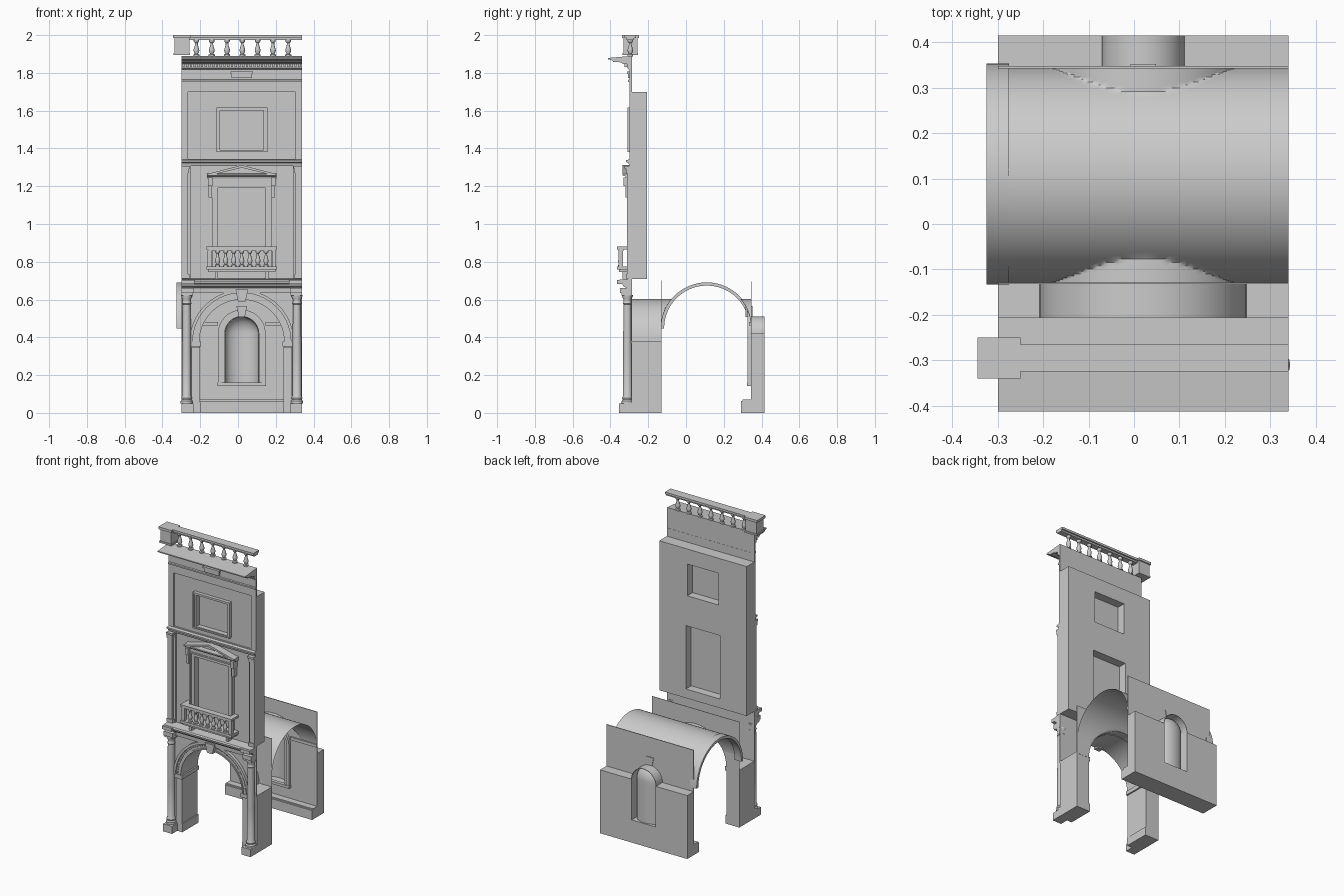
import bpy, bmesh
from math import pi, cos, sin, sqrt

if "Cube" in bpy.data.objects:
    bpy.data.objects.remove(bpy.data.objects["Cube"])

C = 0.02    # x of the bay's symmetry axis; all x below are relative to it
W = 0.32    # half width of the bay


def finish(name, bm):
    bmesh.ops.recalc_face_normals(bm, faces=bm.faces)
    me = bpy.data.meshes.new(name)
    bm.to_mesh(me)
    bm.free()
    ob = bpy.data.objects.new(name, me)
    ob.location.x = C
    bpy.context.collection.objects.link(ob)
    return ob


def boxes(name, items):
    """Boxes given as (x0, x1, y0, y1, z0, z1)."""
    bm = bmesh.new()
    for x0, x1, y0, y1, z0, z1 in items:
        vs = bmesh.ops.create_cube(bm, size=1)["verts"]
        for v in vs:
            v.co = (x0 if v.co.x < 0 else x1, y0 if v.co.y < 0 else y1, z0 if v.co.z < 0 else z1)
    return finish(name, bm)


def pair(name, x0, x1, *r):
    return boxes(name, [(x0, x1, *r), (-x1, -x0, *r)])


def plate(name, loops, y0, y1):
    """Flat outline (x, z) with holes, extruded from y0 to y1."""
    cu = bpy.data.curves.new(name, 'CURVE')
    cu.dimensions, cu.fill_mode, cu.extrude = '2D', 'BOTH', (y1 - y0) / 2
    for pts in loops:
        s = cu.splines.new('POLY')
        s.points.add(len(pts) - 1)
        for p, (x, z) in zip(s.points, pts):
            p.co = (x, z, 0, 1)
        s.use_cyclic_u = True
    ob = bpy.data.objects.new(name, cu)
    ob.location = (C, (y0 + y1) / 2, 0)
    ob.rotation_euler.x = pi / 2
    bpy.context.collection.objects.link(ob)
    return ob


def rect(h, z0, z1):
    return [(-h, z0), (h, z0), (h, z1), (-h, z1)]


def arch(r, zc, z0=None, n=28):
    p = [(-r * cos(pi * i / n), zc + r * sin(pi * i / n)) for i in range(n + 1)]
    return p if z0 is None else [(-r, z0)] + p + [(r, z0)]


def ring(name, r0, r1, zc, y0, y1, z0=None):
    return plate(name, [arch(r1, zc, z0) + arch(r0, zc, z0)[::-1]], y0, y1)


def moulding(name, prof, x0=-W, x1=W):
    """Profile (y, z) swept along x."""
    bm = bmesh.new()
    a, b = [[bm.verts.new((x, y, z)) for y, z in prof] for x in (x0, x1)]
    n = len(prof)
    for i in range(n):
        bm.faces.new((a[i], a[(i + 1) % n], b[(i + 1) % n], b[i]))
    bm.faces.new(a)
    bm.faces.new(b)
    return finish(name, bm)


def lathe(name, prof, centres, y, seg=14):
    """Profile (radius, z) turned about each centre x."""
    bm = bmesh.new()
    for cx in centres:
        rings = [[bm.verts.new((cx + r * cos(2 * pi * k / seg), y + r * sin(2 * pi * k / seg), z))
                  for k in range(seg)] for r, z in prof]
        for a, b in zip(rings, rings[1:]):
            for k in range(seg):
                bm.faces.new((a[k], a[(k + 1) % seg], b[(k + 1) % seg], b[k]))
        bm.faces.new(rings[0])
        bm.faces.new(rings[-1])
    return finish(name, bm)


def baluster(z0, h, s):
    return [(r * s, z0 + t * h) for r, t in ((1, 0), (1, .1), (.55, .14), (.95, .32), (.9, .42), (.45, .7),
                                             (.45, .8), (.8, .86), (.9, .9), (.9, 1))]


def patch(name, nu, nv, f):
    bm = bmesh.new()
    g = [[bm.verts.new(f(i / nu, j / nv)) for j in range(nv + 1)] for i in range(nu + 1)]
    for i in range(nu):
        for j in range(nv):
            bm.faces.new((g[i][j], g[i + 1][j], g[i + 1][j + 1], g[i][j + 1]))
    bmesh.ops.remove_doubles(bm, verts=bm.verts, dist=1e-5)
    return finish(name, bm)


# Ground storey: piers, plinths, arch soffit and spandrel walls
pair("pier", .225, W, -.288, -.13, 0, .38)
pair("pier_plinth", .218, W, -.3, -.13, 0, .055)
pair("column_plinth", .255, W, -.355, -.29, 0, .05)
pair("pier_pilaster", .222, .265, -.3, -.285, 0, .35)
pair("pier_impost", .215, .27, -.307, -.13, .352, .378)
ring("arch_soffit", .225, .228, .375, -.288, -.13)
plate("front_spandrel", [arch(.225, .375, .37) + [(W, .37), (W, .7), (-W, .7), (-W, .37)]], -.292, -.286)
plate("inner_spandrel", [arch(.225, .375, .37) + [(W, .37), (W, .7), (-W, .7), (-W, .37)]], -.132, -.129)
ring("archivolt", .225, .262, .375, -.302, -.288)
ring("archivolt_outer_trim", .26, .276, .375, -.312, -.288)
ring("archivolt_inner_trim", .225, .234, .375, -.308, -.288)
boxes("archivolt_beads", [(x - .004, x + .004, -.308, -.3, z - .004, z + .004) for x, z in arch(.251, .375, n=44)])
plate("arch_keystone", [[(-.02, .59), (.02, .59), (.033, .652), (-.033, .652)]], -.325, -.288)

# Engaged columns
shaft = [(.032, .05), (.032, .062), (.026, .07), (.029, .08), (.024, .09), (.024, .3), (.021, .575),
         (.025, .58), (.021, .587), (.021, .6), (.029, .618), (.029, .624)]
lathe("column", shaft, (-.292, .292), -.31, 18)
pair("column_abacus", .258, W, -.342, -.288, .622, .634)

# Ground storey entablature
moulding("lower_entablature", [(-.286, .634), (-.312, .634), (-.314, .662), (-.33, .668), (-.338, .682),
                               (-.352, .684), (-.356, .698), (-.35, .706), (-.286, .712)])
pair("entablature_break", .255, W, -.35, -.288, .634, .662)
pair("cornice_break", .25, W, -.366, -.288, .682, .704)

# Upper wall with two windows
plate("upper_wall", [rect(W, .71, 1.7), rect(.125, .77, 1.19), rect(.115, 1.39, 1.6)], -.288, -.206)
boxes("window_panes", [(-.126, .126, -.266, -.262, .765, 1.195), (-.116, .116, -.266, -.262, 1.385, 1.605)])
pair("middle_wall_strip", .27, W, -.298, -.286, .71, 1.32)
pair("middle_pilaster", .284, W, -.312, -.286, .735, 1.27)
pair("pilaster_base", .278, W, -.318, -.286, .712, .735)
pair("pilaster_capital", .28, W, -.318, -.286, 1.27, 1.295)
pair("pilaster_abacus", .274, W, -.325, -.286, 1.295, 1.308)
moulding("string_course", [(-.286, 1.308), (-.3, 1.308), (-.304, 1.322), (-.318, 1.328), (-.318, 1.338), (-.286, 1.344)])
plate("top_storey_frame", [rect(W, 1.34, 1.755), rect(.284, 1.345, 1.7)], -.298, -.286)

# Upper window frame
plate("upper_window_frame", [rect(.135, 1.38, 1.617), rect(.115, 1.393, 1.6)], -.305, -.284)
plate("upper_window_bead", [rect(.135, 1.38, 1.617), rect(.127, 1.388, 1.609)], -.311, -.3)

# Main window: surround, consoles, pediment
plate("main_window_frame", [rect(.157, .77, 1.218), rect(.125, .775, 1.19)], -.305, -.284)
plate("main_window_bead", [rect(.157, .77, 1.218), rect(.148, .775, 1.208)], -.312, -.3)
pair("pediment_console", .157, .176, -.32, -.286, 1.14, 1.245)
pair("console_scroll", .155, .178, -.331, -.286, 1.2, 1.245)
boxes("pediment_frieze", [(-.165, .165, -.308, -.286, 1.218, 1.245)])
moulding("pediment_base", [(-.286, 1.242), (-.316, 1.242), (-.32, 1.252), (-.335, 1.256), (-.335, 1.264), (-.286, 1.268)], -.185, .185)
plate("pediment_field", [[(-.17, 1.262), (.17, 1.262), (0, 1.3)]], -.303, -.286)
plate("pediment_rake", [[(-.185, 1.264), (-.14, 1.264), (0, 1.298), (.14, 1.264), (.185, 1.264), (0, 1.312)]], -.335, -.286)

# Balcony
boxes("balcony_slab", [(-.187, .187, -.366, -.286, .758, .775), (-.178, .178, -.356, -.286, .745, .758)])
boxes("balcony_rail", [(-.187, .187, -.366, -.325, .866, .88), (-.18, .18, -.36, -.332, .858, .866)])
pair("balcony_side_rail", .155, .187, -.366, -.286, .866, .88)
pair("balcony_post", .16, .182, -.358, -.334, .775, .86)
lathe("balcony_balusters", baluster(.775, .085, .014), [-.128 + .0427 * i for i in range(7)], -.346)
pair("balcony_bracket", .125, .143, -.335, -.286, .71, .746)

# Attic frieze and main cornice
boxes("attic_wall", [(-W, W, -.298, -.287, 1.7, 1.86)])
moulding("attic_lower_band", [(-.29, 1.75), (-.306, 1.753), (-.306, 1.763), (-.29, 1.768)])
boxes("frieze_bracket", [(-.055, .055, -.307, -.29, 1.772, 1.805), (-.06, .06, -.313, -.29, 1.798, 1.808)])
moulding("dentil_band", [(-.288, 1.815), (-.306, 1.82), (-.312, 1.826), (-.312, 1.848), (-.288, 1.85)])
boxes("dentils", [(-W + .005 + .0198 * i, -W + .017 + .0198 * i, -.325, -.31, 1.83, 1.846) for i in range(32)])
moulding("main_cornice", [(-.287, 1.846), (-.335, 1.847), (-.345, 1.856), (-.385, 1.858), (-.39, 1.866), (-.413, 1.872),
                          (-.413, 1.879), (-.287, 1.89)])

# Roof balustrade
boxes("roof_rail", [(-.28, W, -.325, -.265, 1.986, 2), (-.28, W, -.315, -.275, 1.975, 1.986)])
lathe("roof_balusters", baluster(1.888, .088, .016), [-.24 + .081 * i for i in range(7)], -.295)
boxes("roof_pedestal", [(-.357, -.277, -.332, -.258, 1.9, 1.986), (-.365, -.27, -.34, -.25, 1.984, 2),
                        (-.362, -.273, -.337, -.253, 1.895, 1.906)])

# Vault: barrel along x, pierced by lunettes on both sides
def vault(u, v):
    x, t = -W + 2 * W * u, pi * v
    z = .45 + .2375 * sin(t)
    if abs(x) < .228:
        z = max(z, .375 + sqrt(.228 ** 2 - x * x))
    return x, .107 - .2375 * cos(t), z


patch("vault", 80, 60, vault)
rib = ring("vault_rib", .226, .243, .448, -.025, .025)
rib.rotation_euler = (pi / 2, 0, pi / 2)
rib.location = (-.30, .11, 0)

# Rear wall with niche
hole = arch(.088, .42, .15)
plate("rear_wall", [[(-W, 0), (W, 0), (W, .42), (.088, .42), (.088, .15), (-.088, .15), (-.088, .42), (-W, .42)]], .345, .415)
plate("rear_wall_panel", [rect(W, 0, .695), hole], .343, .348)
ring("niche_reveal", .088, .091, .42, .345, .415)


def niche(u, v):
    a = pi * u
    if v < .5:
        r, z = 1, .15 + .54 * v
    else:
        e = (v - .5) * pi
        r, z = cos(e), .42 + .088 * sin(e)
    return -.088 * r * cos(a), .345 + .06 * r * sin(a), z


patch("niche_shell", 20, 20, niche)
ring("niche_frame", .09, .118, .42, .332, .345, .16)
ring("niche_frame_trim", .108, .126, .42, .325, .345, .16)
plate("niche_keystone", [[(-.016, .508), (.016, .508), (.028, .565), (-.028, .565)]], .315, .352)
boxes("niche_sill", [(-.128, .128, .322, .345, .142, .16)])
boxes("rear_plinth", [(-W, W, .29, .346, 0, .062), (-W, W, .3, .346, .06, .07)])
pair("rear_string", .126, W, .334, .345, .462, .482)

# Convert plates to meshes and shade
bpy.ops.object.select_all(action='SELECT')
bpy.context.view_layer.objects.active = bpy.data.objects["archivolt"]
bpy.ops.object.convert(target='MESH')
bpy.ops.object.select_all(action='SELECT')
bpy.ops.object.shade_smooth_by_angle()
